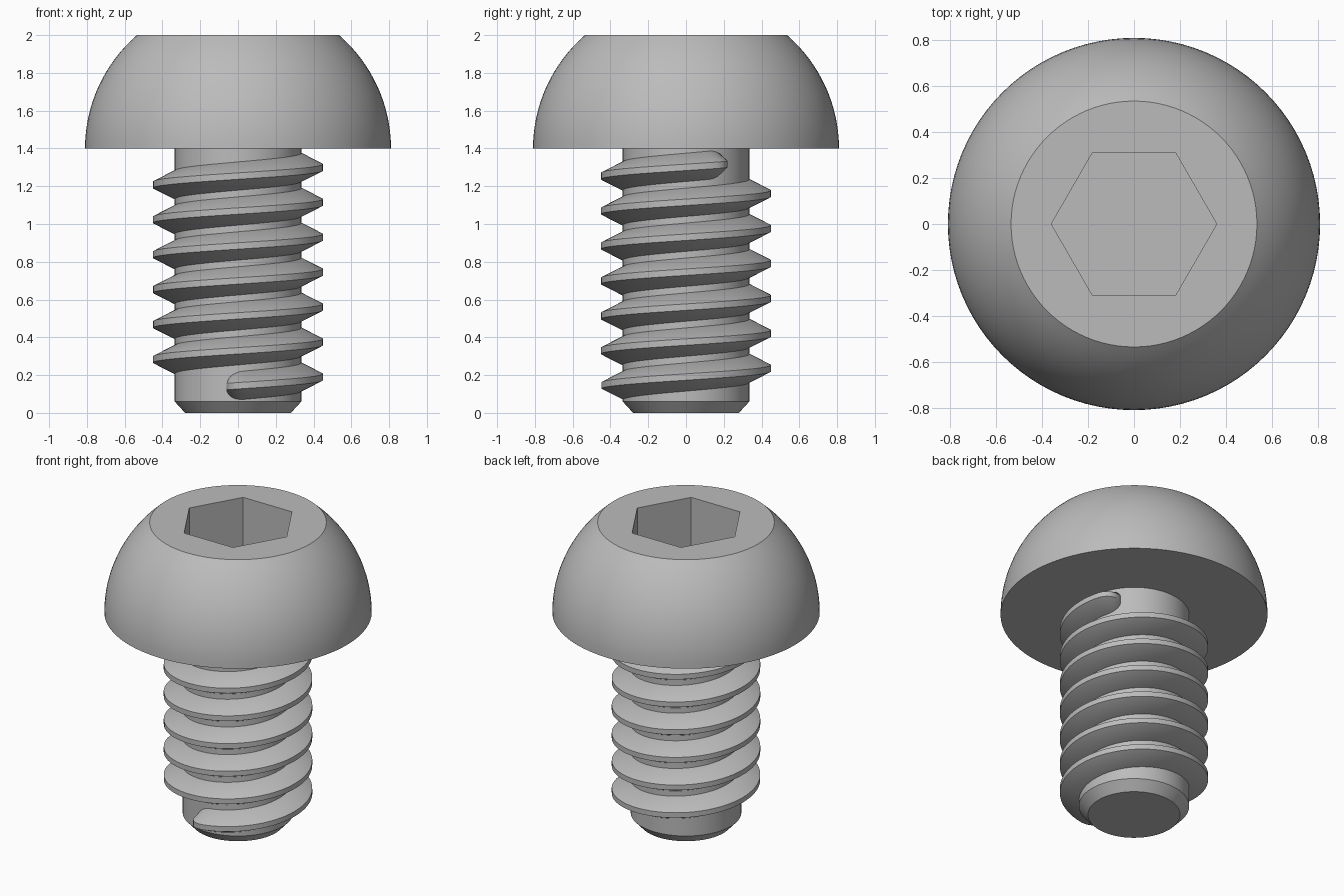
import bpy, bmesh, math

if "Cube" in bpy.data.objects:
    bpy.data.objects.remove(bpy.data.objects["Cube"], do_unlink=True)

steel = bpy.data.materials.new("grey_steel")
steel.use_nodes = True
GREY = (0.5, 0.5, 0.5, 1)
steel.diffuse_color = GREY
steel.node_tree.nodes["Principled BSDF"].inputs["Base Color"].default_value = GREY


def ring(bm, r, z, n):
    return [bm.verts.new((r * math.cos(math.tau * i / n), r * math.sin(math.tau * i / n), z))
            for i in range(n)]


def bridge(bm, a, b):
    n = len(a)
    for i in range(n):
        j = (i + 1) % n
        bm.faces.new((a[i], a[j], b[j], b[i]))


def lathe(bm, profile, n):
    rings = [ring(bm, r, z, n) for r, z in profile]
    for a, b in zip(rings, rings[1:]):
        bridge(bm, a, b)
    bm.faces.new(rings[0][::-1])
    return rings


def finish(bm, name):
    bmesh.ops.recalc_face_normals(bm, faces=bm.faces[:])
    mesh = bpy.data.meshes.new(name)
    bm.to_mesh(mesh)
    bm.free()
    mesh.materials.append(steel)
    obj = bpy.data.objects.new(name, mesh)
    bpy.context.collection.objects.link(obj)
    bpy.ops.object.select_all(action='DESELECT')
    obj.select_set(True)
    bpy.context.view_layer.objects.active = obj
    bpy.ops.object.shade_smooth_by_angle(angle=math.radians(30))


# Domed head, cut flat on top, with a hexagonal socket
HEAD_R, HEAD_Z, FLAT_R, SOCKET_R, SOCKET_DEPTH = 0.81, 1.4, 0.535, 0.36, 0.4
bm = bmesh.new()
top_angle = math.acos(FLAT_R / HEAD_R)
dome = []
for i in range(17):
    a = top_angle * i / 16
    height = math.sin(a) / math.sin(top_angle)
    dome.append((HEAD_R * math.cos(a), HEAD_Z + (2 - HEAD_Z) * height))
rim = lathe(bm, dome, 96)[-1]
mouth = ring(bm, SOCKET_R, 2, 6)
floor = ring(bm, SOCKET_R, 2 - SOCKET_DEPTH, 6)
bridge(bm, floor, mouth)
bm.faces.new(floor)
# Flat top: fill between the round rim and the socket, one sector per side
for k in range(6):
    arc = [rim[(k * 16 + i) % 96] for i in range(17)]
    bm.faces.new(arc + [mouth[(k + 1) % 6], mouth[k]])
finish(bm, "domed_head")

# Shank with a chamfered tip
SHANK_R = 0.335
bm = bmesh.new()
top = lathe(bm, [(0.28, 0), (SHANK_R, 0.06), (SHANK_R, HEAD_Z + 0.02)], 96)[-1]
bm.faces.new(top)
finish(bm, "shank")

# Helical thread, trapezoid section, fading into the shank at both ends
PITCH, CREST_R, ROOT_HALF, CREST_HALF = 0.185, 0.45, 0.075, 0.017
START, END = math.radians(-100), math.radians(36 + 6 * 360)
FADE = math.radians(15)
STEPS = 480
# Extra closely spaced stations at both ends keep the fade round
fade_steps = [FADE * (i / 8) ** 2 for i in range(8)]
stations = [START + f for f in fade_steps]
stations += [START + FADE + (END - START - 2 * FADE) * i / STEPS for i in range(STEPS + 1)]
stations += [END - f for f in reversed(fade_steps)]
bm = bmesh.new()
sections = []
for a in stations:
    t = min(1, (a - START) / FADE, (END - a) / FADE)
    h = math.sqrt(max(0, 1 - (1 - t) ** 2))
    crest = SHANK_R + 0.004 + (CREST_R - SHANK_R - 0.004) * h
    half = CREST_HALF + (ROOT_HALF - CREST_HALF) * h
    z = 0.19 + PITCH * a / math.tau
    section = [(SHANK_R - 0.03, -half), (SHANK_R, -half), (crest, -CREST_HALF),
               (crest, CREST_HALF), (SHANK_R, half), (SHANK_R - 0.03, half)]
    sections.append([bm.verts.new((r * math.cos(a), r * math.sin(a), z + dz))
                     for r, dz in section])
for a, b in zip(sections, sections[1:]):
    bridge(bm, a, b)
bm.faces.new(sections[0])
bm.faces.new(sections[-1])
finish(bm, "thread")
